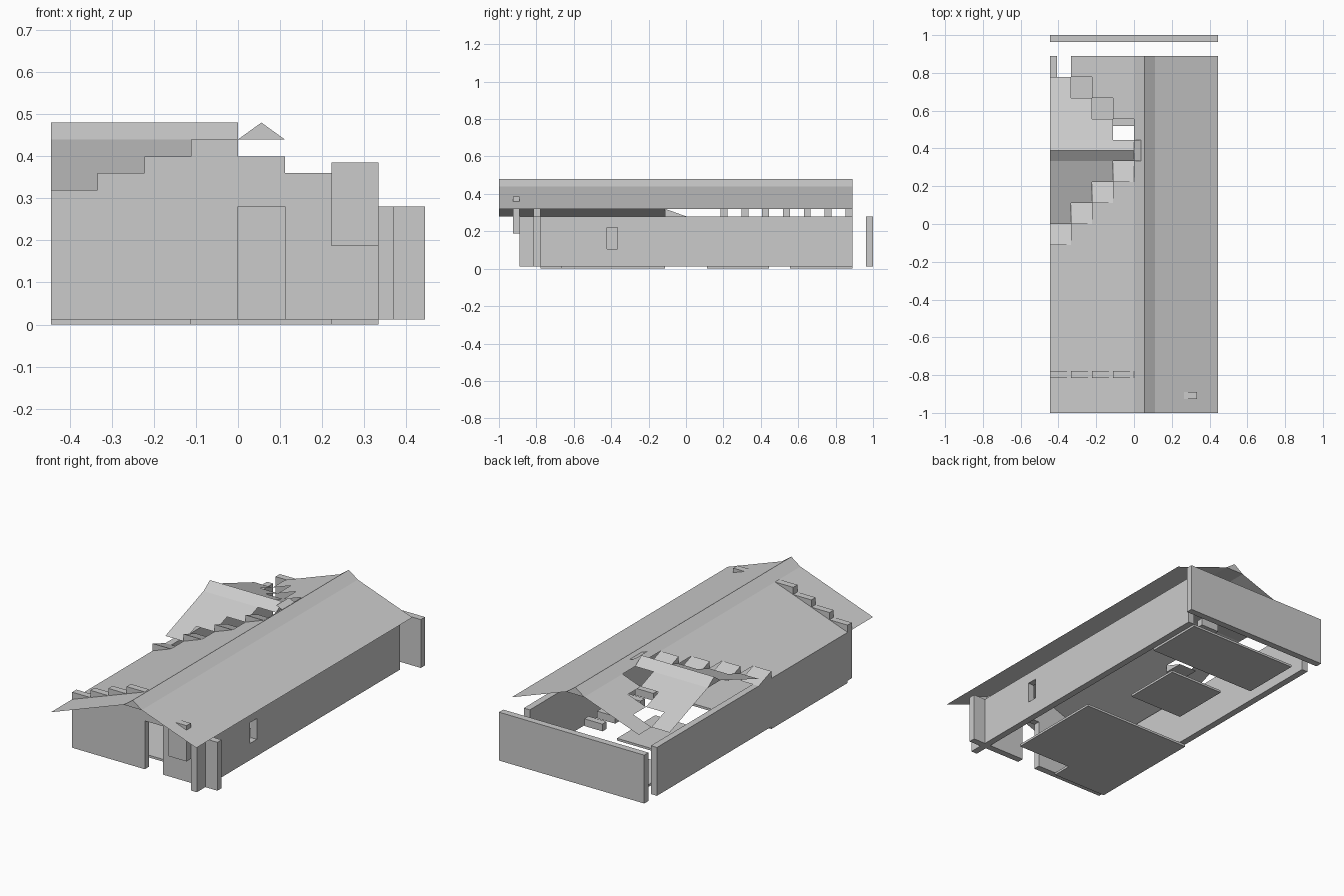
import bpy

if "Cube" in bpy.data.objects:
    bpy.data.objects.remove(bpy.data.objects["Cube"])

G = 1 / 9          # building grid cell
T = G / 3          # wall thickness
F = 0.0125         # floor thickness
E = 0.28           # wall top / left eave height
R = 0.04           # roof rise per cell
X0 = -4 * G        # left side


def mesh(name, verts, faces):
    me = bpy.data.meshes.new(name)
    me.from_pydata(verts, [], faces)
    me.update()
    ob = bpy.data.objects.new(name, me)
    bpy.context.collection.objects.link(ob)
    return ob


def box(name, x0, x1, y0, y1, z0, z1):
    v = [(x, y, z) for z in (z0, z1) for y in (y0, y1) for x in (x0, x1)]
    f = [(0, 2, 3, 1), (4, 5, 7, 6), (0, 1, 5, 4),
         (2, 6, 7, 3), (0, 4, 6, 2), (1, 3, 7, 5)]
    return mesh(name, v, f)


def slope_x(name, x0, x1, z0, z1, y0, y1):
    # thin roof sheet rising along x
    return mesh(name, [(x0, y0, z0), (x1, y0, z1), (x1, y1, z1), (x0, y1, z0)], [(0, 1, 2, 3)])


def slope_y(name, x0, x1, y0, y1, z0, z1):
    # thin roof sheet rising along y
    return mesh(name, [(x0, y0, z0), (x1, y0, z0), (x1, y1, z1), (x0, y1, z1)], [(0, 1, 2, 3)])


def prism(name, a, b):
    # closed three-sided bar between two triangles
    return mesh(name, a + b, [(0, 1, 2), (5, 4, 3), (0, 3, 4, 1), (1, 4, 5, 2), (2, 5, 3, 0)])


# floor slabs
box("front_floor", X0, 2 * G, -6 * G, -G, 0, F)
box("entry_floor", X0, -G, -7 * G, -6 * G, 0, F)
box("middle_floor", -2 * G, G, G, 4 * G, 0, F)
box("rear_floor", -3 * G, 3 * G, 5 * G, 8 * G, 0, F)

# side and rear walls
box("left_wall", X0, X0 + T, -7 * G, 8 * G, F, E)
box("rear_wall", X0, 4 * G, 1 - T, 1, F, E)

# right wall around the small window
xa, xb = 3 * G, 3 * G + T
wy0, wy1, wz0, wz1 = -0.422, -0.365, 0.105, 0.22
box("right_wall_front", xa, xb, -8 * G, wy0, F, E)
box("right_wall_rear", xa, xb, wy1, 8 * G, F, E)
box("right_wall_sill", xa, xb, wy0, wy1, F, wz0)
box("right_wall_lintel", xa, xb, wy0, wy1, wz1, E)

# front wall with doorway and stepped gable
fy0, fy1 = -7 * G - T, -7 * G
box("front_wall_left", X0, 0, fy0, fy1, F, E)
box("front_wall_right", G, 4 * G, fy0, fy1, F, E)
for i, h in enumerate((1, 2, 3, 4, 3, 2, 1)):
    box("gable_step", X0 + i * G, X0 + (i + 1) * G, fy0, fy1, E, E + h * R)

# hanging panel that pokes through the right roof
box("front_panel", 2 * G, 3 * G, -8 * G - T, -8 * G, 0.187, 0.385)

# row of short interior beams
for k in range(2, 9):
    box("beam", -G, 0, k * G - T, k * G, E, E + R)

# main roof: right side, and left side stepped around the cross gable
slope_x("right_roof", G, 4 * G, E + 4 * R, E + R, -1, 8 * G)
for i in range(4):
    x, z = X0 + i * G, E + i * R
    slope_x("left_roof_front", x, x + G, z, z + R, -1, (i - 1) * G)
    if i:
        slope_x("left_roof_rear", x, x + G, z, z + R, (8 - i) * G, 8 * G)
    # valley wedge
    y = (i - 1) * G
    prism("valley_wedge", [(x, y, z), (x, y + G, z), (x, y, z + R)],
          [(x + G, y, z), (x + G, y + G, z), (x + G, y, z + R)])
    # cross gable slopes
    if i < 3:
        slope_y("cross_roof_front", x, x + G, i * G, 3 * G, z + R, E + 4 * R)
        slope_y("cross_roof_rear", x, x + G, 4 * G, (7 - i) * G, E + 4 * R, z + R)

# ridge caps
zl, zh = E + 4 * R, E + 5 * R
prism("main_ridge", *[[(0, y, zl), (G, y, zl), (G / 2, y, zh)] for y in (-1, 8 * G)])
prism("cross_ridge", *[[(x, 4 * G, zl), (x, 3 * G, zl), (x, 3.5 * G, zh)] for x in (X0, 0)])
slope_x("ridge_joint", 0, G, zh, zl, 3 * G, 4 * G)
